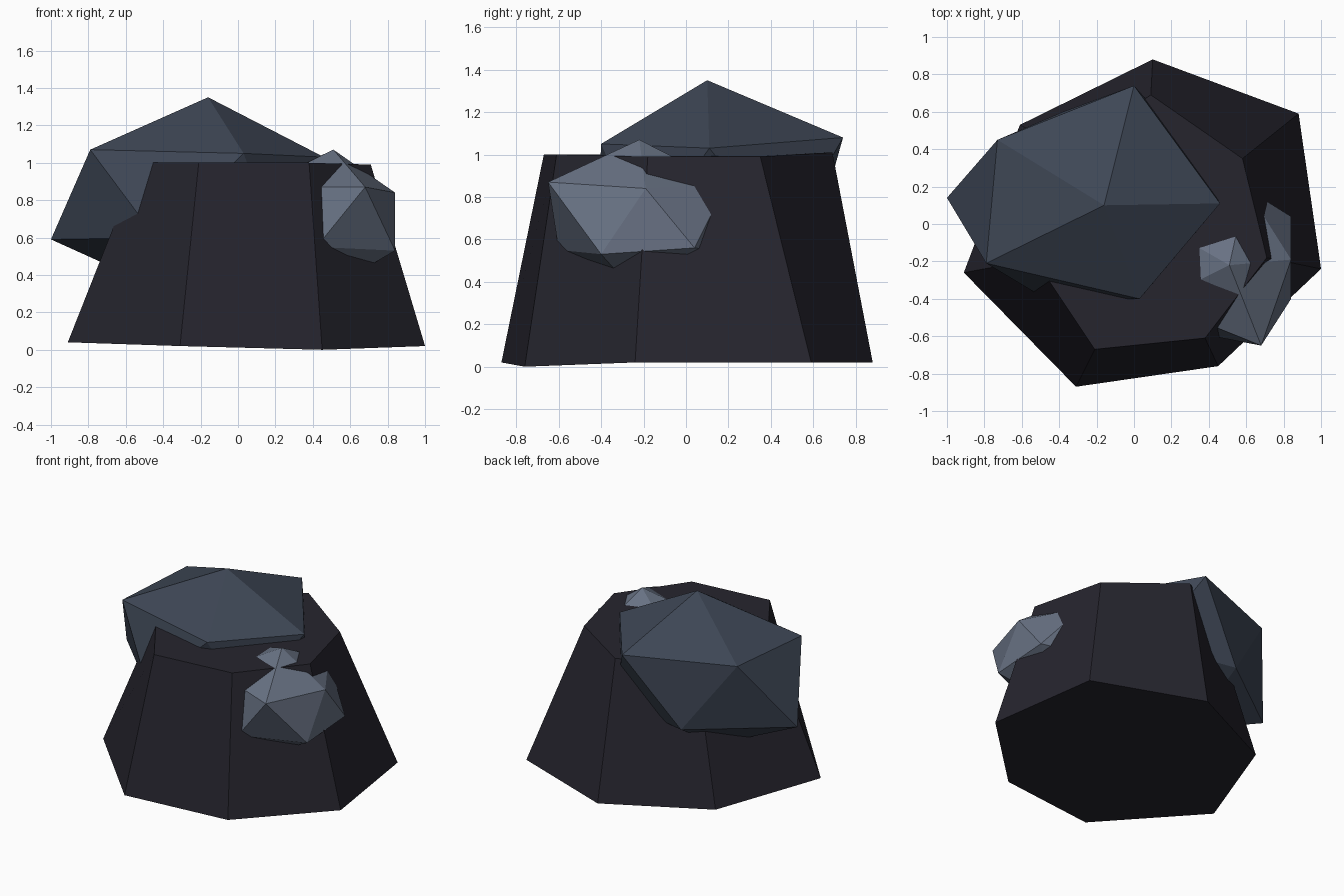
import bpy
import bmesh

cube = bpy.data.objects.get("Cube")
if cube:
    bpy.data.objects.remove(cube, do_unlink=True)


def material(name, rgb):
    mat = bpy.data.materials.new(name)
    mat.use_nodes = True
    color = (*rgb, 1.0)
    mat.diffuse_color = color
    bsdf = mat.node_tree.nodes["Principled BSDF"]
    bsdf.inputs["Base Color"].default_value = color
    bsdf.inputs["Roughness"].default_value = 0.9
    return mat


def finish(name, bm, mat):
    bmesh.ops.recalc_face_normals(bm, faces=bm.faces[:])
    mesh = bpy.data.meshes.new(name)
    bm.to_mesh(mesh)
    bm.free()
    mesh.materials.append(mat)
    obj = bpy.data.objects.new(name, mesh)
    bpy.context.collection.objects.link(obj)
    return obj


def tapered_block(name, bottom, top, mat):
    """Faceted stump: two matching rings joined by side faces and capped."""
    bm = bmesh.new()
    low = [bm.verts.new(p) for p in bottom]
    high = [bm.verts.new(p) for p in top]
    n = len(low)
    for i in range(n):
        j = (i + 1) % n
        bm.faces.new((low[i], low[j], high[j], high[i]))
    bm.faces.new(low[::-1])
    bm.faces.new(high)
    return finish(name, bm, mat)


def faceted_rock(name, peak, upper, lower, foot, mat):
    """Uneven twenty-sided rock: peak, two rings of five, and foot."""
    bm = bmesh.new()
    tip, base = bm.verts.new(peak), bm.verts.new(foot)
    up = [bm.verts.new(p) for p in upper]
    lo = [bm.verts.new(p) for p in lower]
    for i in range(5):
        j = (i + 1) % 5
        bm.faces.new((tip, up[i], up[j]))
        bm.faces.new((up[i], lo[i], up[j]))
        bm.faces.new((up[j], lo[i], lo[j]))
        bm.faces.new((base, lo[j], lo[i]))
    return finish(name, bm, mat)


dark_stone = material("dark stone", (0.019, 0.018, 0.027))
slate = material("slate blue", (0.048, 0.062, 0.091))
pale_slate = material("pale slate", (0.138, 0.167, 0.228))

# Seven-sided main boulder
tapered_block(
    "main_boulder",
    [(0.1, 0.88, 0.02), (-0.61, 0.53, 0.03), (-0.91, -0.26, 0.04),
     (-0.31, -0.87, 0.02), (0.45, -0.76, 0), (1, -0.24, 0.02), (0.88, 0.59, 0.02)],
    [(0.09, 0.69, 1.01), (-0.36, 0.4, 1), (-0.53, -0.19, 1),
     (-0.21, -0.67, 1), (0.38, -0.61, 1), (0.71, -0.18, 0.99), (0.58, 0.35, 0.99)],
    dark_stone)

# Large rock resting in the top of the boulder
faceted_rock(
    "large_rock", (-0.16, 0.1, 1.35),
    [(0.46, 0.11, 1.03), (0, 0.74, 1.08), (-0.73, 0.45, 1.08),
     (-0.79, -0.21, 1.07), (0.03, -0.4, 1.05)],
    [(0.25, 0.46, 0.59), (-0.38, 0.6, 0.58), (-1, 0.14, 0.59),
     (-0.44, -0.42, 0.6), (0.2, -0.2, 0.59)],
    (-0.38, 0.15, 0.31), slate)

# Small rock embedded in the front corner of the boulder
faceted_rock(
    "small_rock", (0.51, -0.22, 1.07),
    [(0.84, -0.19, 0.84), (0.6, 0.19, 0.86), (0.09, 0.02, 0.87),
     (0.11, -0.42, 0.87), (0.68, -0.65, 0.87)],
    [(0.84, 0.04, 0.56), (0.32, 0.21, 0.54), (0.16, -0.25, 0.54),
     (0.42, -0.6, 0.55), (0.84, -0.4, 0.53)],
    (0.5, -0.22, 0.33), pale_slate)
